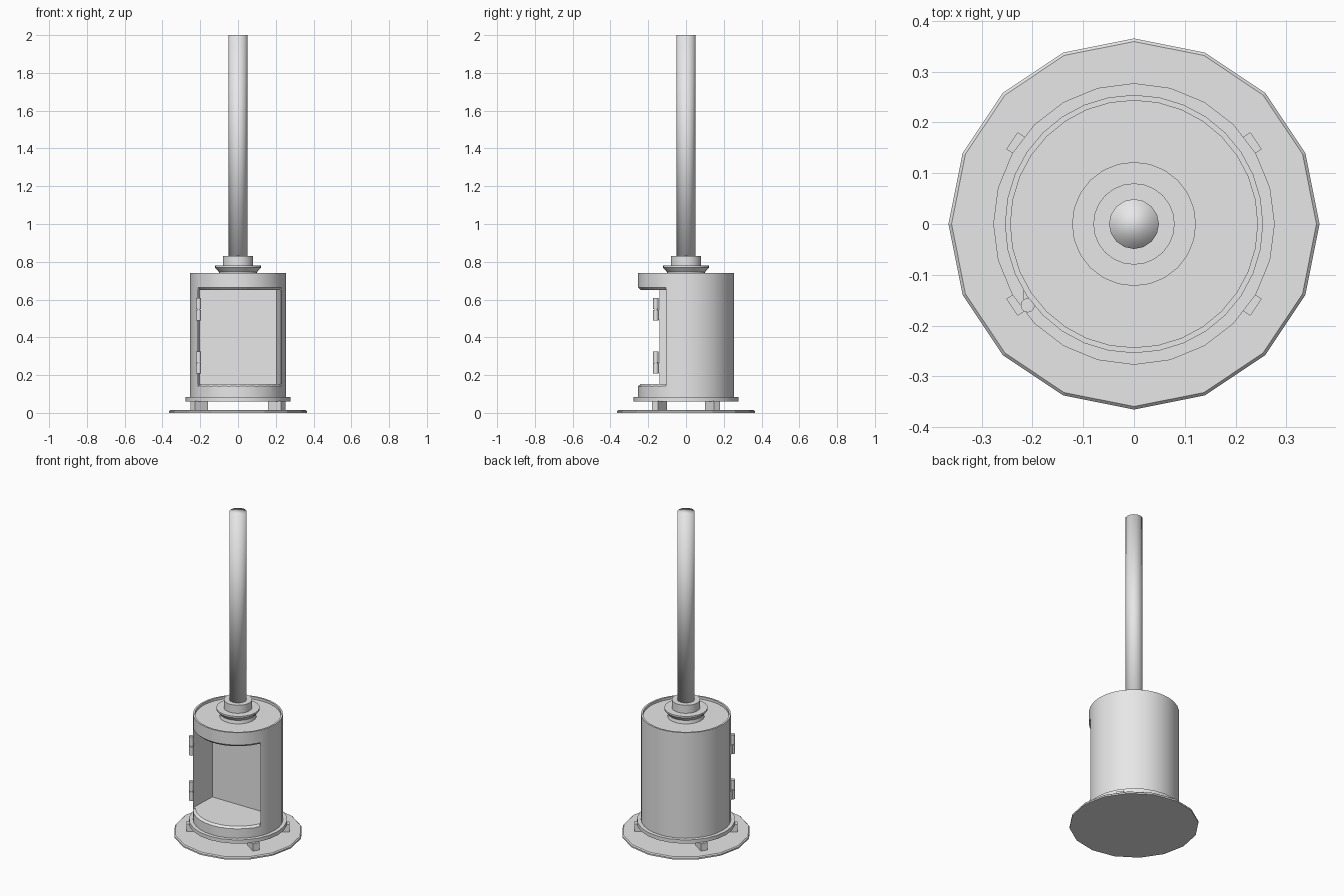
import bpy, bmesh, math
from mathutils import Vector, Matrix

cube = bpy.data.objects.get("Cube")
if cube:
    bpy.data.objects.remove(cube)

metal = bpy.data.materials.new("grey_metal")
metal.use_nodes = True
GREY = (0.8, 0.8, 0.8, 1)
metal.diffuse_color = GREY
metal.node_tree.nodes["Principled BSDF"].inputs["Base Color"].default_value = GREY


def finish(bm, name, angle=35):
    """Turn a bmesh into a named object; angle None keeps flat faces."""
    bmesh.ops.remove_doubles(bm, verts=bm.verts, dist=1e-5)
    bmesh.ops.recalc_face_normals(bm, faces=bm.faces)
    mesh = bpy.data.meshes.new(name)
    bm.to_mesh(mesh)
    bm.free()
    mesh.materials.append(metal)
    obj = bpy.data.objects.new(name, mesh)
    bpy.context.collection.objects.link(obj)
    if angle:
        smooth(obj, angle)
    return obj


def smooth(obj, angle):
    bpy.ops.object.select_all(action='DESELECT')
    obj.select_set(True)
    bpy.context.view_layer.objects.active = obj
    bpy.ops.object.shade_smooth_by_angle(angle=math.radians(angle))


def lathe(name, profile, sides=24, angle=35):
    """Revolve (radius, height) points around z; end at radius 0 to close."""
    bm = bmesh.new()
    vs = [bm.verts.new((r, 0, z)) for r, z in profile]
    es = [bm.edges.new(p) for p in zip(vs, vs[1:])]
    bmesh.ops.spin(bm, geom=vs + es, cent=(0, 0, 0), axis=(0, 0, 1),
                   angle=math.tau, steps=sides)
    return finish(bm, name, angle)


def prism(name, outline, z0, z1):
    bm = bmesh.new()
    face = bm.faces.new([bm.verts.new((x, y, z0)) for x, y in outline])
    top = bmesh.ops.extrude_face_region(bm, geom=[face])["geom"]
    bmesh.ops.translate(bm, vec=(0, 0, z1 - z0),
                        verts=[v for v in top if isinstance(v, bmesh.types.BMVert)])
    return finish(bm, name, None)


def box(name, centre, size, turn=0):
    bm = bmesh.new()
    m = (Matrix.Translation(centre) @ Matrix.Rotation(turn, 4, 'Z')
         @ Matrix.Diagonal((*size, 1)))
    bmesh.ops.create_cube(bm, size=1, matrix=m)
    return finish(bm, name, None)


def cylinder(name, x, y, r, z0, z1, sides, angle=35):
    bm = bmesh.new()
    bmesh.ops.create_cone(bm, cap_ends=True, segments=sides, radius1=r, radius2=r,
                          depth=z1 - z0, matrix=Matrix.Translation((x, y, (z0 + z1) / 2)))
    return finish(bm, name, angle)


# Hearth plate, base ring and stove body with a sunken lid
lathe("hearth_plate", [(0, 0), (.365, 0), (.365, .009), (.359, .015), (0, .015)], 16, None)
lathe("base_ring", [(0, .06), (.277, .06), (.277, .083), (0, .083)])
body = lathe("stove_body", [(0, .08), (.254, .08), (.254, .74), (.243, .74),
                            (.243, .725), (0, .725)], 32)

# Firebox cavity, open at the front
cavity = prism("cavity_cutter", [(-.205, .04), (.205, .04), (.228, -.105),
                                 (.228, -.3), (-.212, -.3), (-.212, -.14)], .152, .65)

# Sloped lips above and below the opening
bm = bmesh.new()
start = math.radians(-146)
wedge = [bm.verts.new((r * math.cos(start), r * math.sin(start), z))
         for r, z in [(.24, .152), (.28, .12), (.28, .69), (.24, .65)]]
bmesh.ops.spin(bm, geom=[bm.faces.new(wedge)], cent=(0, 0, 0), axis=(0, 0, 1),
               angle=math.radians(121), steps=20)
bmesh.ops.holes_fill(bm, edges=bm.edges)
lip = finish(bm, "lip_cutter", None)

for cutter in (cavity, lip):
    mod = body.modifiers.new("opening", 'BOOLEAN')
    mod.object = cutter
    mod.solver = 'EXACT'
    bpy.context.view_layer.objects.active = body
    bpy.ops.object.modifier_apply(modifier=mod.name)
    bpy.data.objects.remove(cutter)
smooth(body, 30)

# Flared collar and flue pipe
lathe("flue_collar", [(.105, .72), (.1, .745), (.122, .77), (.122, .78),
                      (.08, .78), (.08, .83), (0, .83)])
cylinder("flue_pipe", 0, 0, .049, .82, 2, 16, 180)

# Four radial feet
for sx, front in [(1, 1), (1, -1), (-1, 1), (-1, -1)]:
    place = Vector((sx * .205, front * .14, .038))
    box("foot", place, (.085, .04, .048), math.atan2(place.y, place.x))

# Door hinges: a two-part barrel and a thin leaf each
for low in (.208, .49):
    cylinder("hinge_lower_knuckle", -.209, -.16, .014, low, low + .055, 12)
    cylinder("hinge_upper_knuckle", -.209, -.16, .014, low + .06, low + .118, 12)
    cylinder("hinge_pin", -.209, -.16, .008, low + .01, low + .11, 12)
    box("hinge_leaf", (-.213, -.145, low + .03), (.008, .03, .055))
